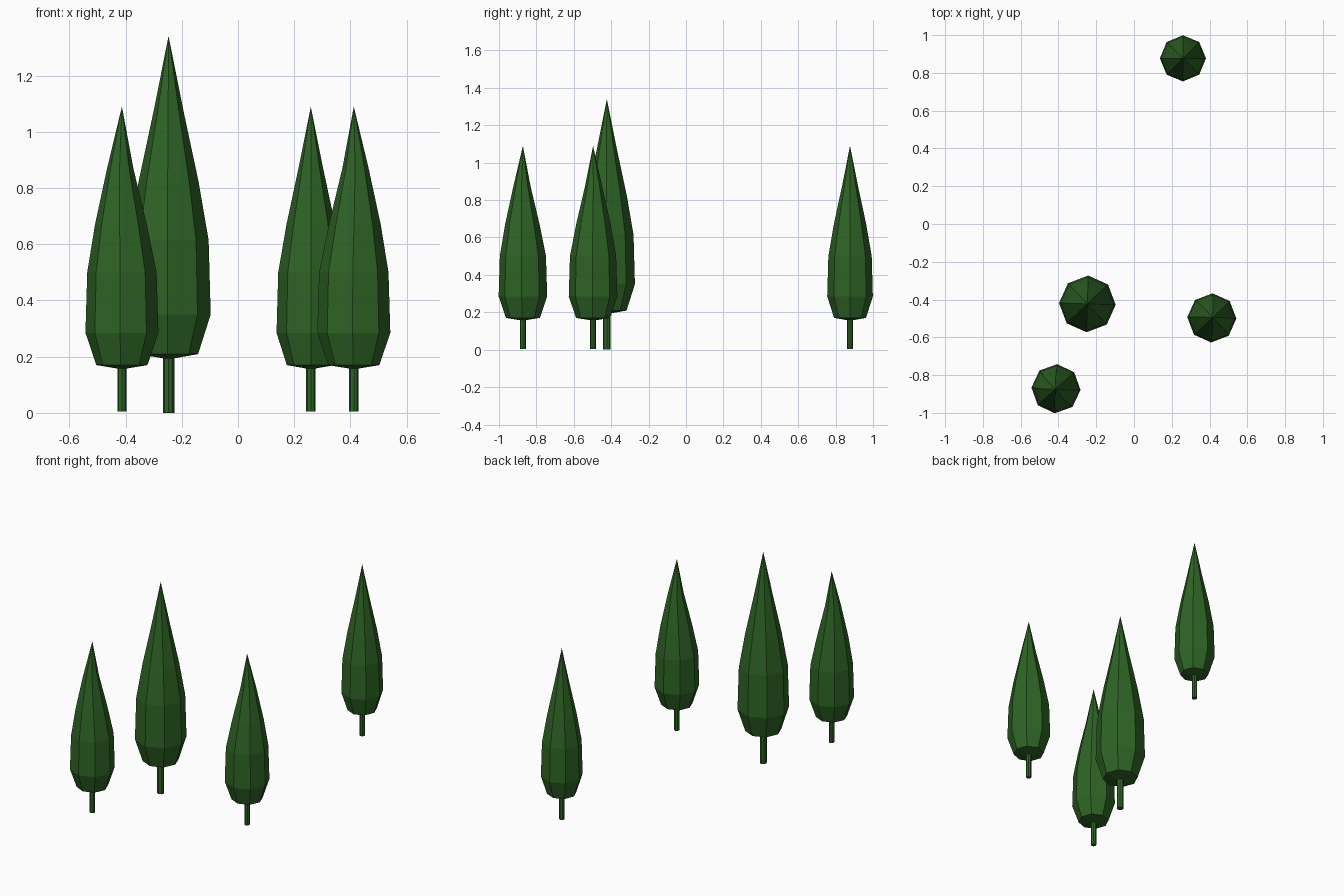
import bpy, bmesh
from math import cos, sin, tau

if "Cube" in bpy.data.objects:
    bpy.data.objects.remove(bpy.data.objects["Cube"], do_unlink=True)

green = bpy.data.materials.new("cypress_green")
green.use_nodes = True
green.diffuse_color = (0.027, 0.125, 0.018, 1)
bsdf = green.node_tree.nodes["Principled BSDF"]
bsdf.inputs["Base Color"].default_value = green.diffuse_color
bsdf.inputs["Roughness"].default_value = 0.9

SIDES = 8


def lathe(name, x, y, rings, lean=(0, 0), turn=0.0):
    """Faceted solid from (radius, height, lean factor) rings; radius 0 is a tip."""
    bm = bmesh.new()
    loops = []
    for r, z, k in rings:
        cx, cy = lean[0] * k, lean[1] * k
        count = SIDES if r else 1
        loops.append([bm.verts.new((cx + r * cos(tau * i / SIDES + turn),
                                    cy + r * sin(tau * i / SIDES + turn), z))
                      for i in range(count)])
    for a, b in zip(loops, loops[1:]):
        for i in range(SIDES):
            j = (i + 1) % SIDES
            if len(a) == 1:
                bm.faces.new((a[0], b[j], b[i]))
            elif len(b) == 1:
                bm.faces.new((a[i], a[j], b[0]))
            else:
                bm.faces.new((a[i], a[j], b[j], b[i]))
    bmesh.ops.recalc_face_normals(bm, faces=bm.faces)
    mesh = bpy.data.meshes.new(name)
    bm.to_mesh(mesh)
    bm.free()
    mesh.materials.append(green)
    obj = bpy.data.objects.new(name, mesh)
    obj.location = (x, y, 0)
    bpy.context.collection.objects.link(obj)


# Crown profile: radius share, height, how far the ring leans
CROWN = [(0, 0.155, 0), (0.70, 0.17, 0), (1, 0.285, 0), (0.95, 0.5, 0),
         (0.71, 0.67, 0.6), (0.36, 0.87, 1), (0, 1.09, 0)]


def tree(name, x, y, radius, height=1.0, base=0.005, lean=(0, 0), turn=0.0):
    crown = [(r * radius, z * height, k) for r, z, k in CROWN]
    lathe(name + "_crown", x, y, crown, lean, turn)
    tr = 0.0165 * height
    lathe(name + "_trunk", x, y,
          [(0, base, 0), (tr, base, 0), (tr, 0.18 * height, 0), (0, 0.18 * height, 0)])


tree("tall_tree", -0.247, -0.423, 0.15, 1.23, 0.0, turn=-0.03)
tree("front_tree", -0.413, -0.872, 0.13, lean=(-0.006, -0.005), turn=-0.05)
tree("side_tree", 0.412, -0.497, 0.13, lean=(0.006, 0.003), turn=-0.03)
tree("back_tree", 0.259, 0.877, 0.122)
